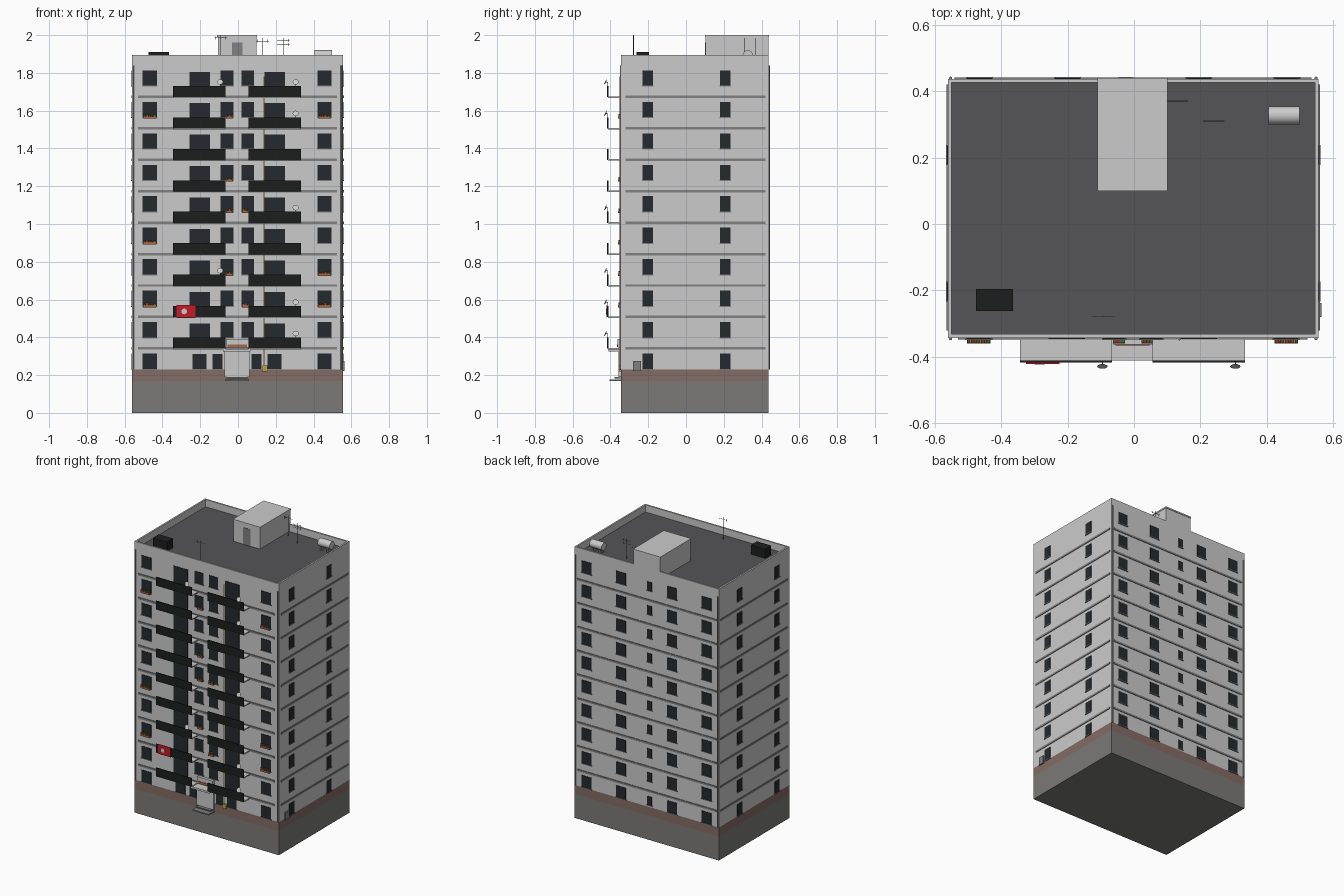
import bpy, bmesh, math, random
from mathutils import Matrix, Vector

if "Cube" in bpy.data.objects:
    bpy.data.objects.remove(bpy.data.objects["Cube"])

random.seed(4)
X0, X1, Y0, Y1 = -0.56, 0.556, -0.343, 0.437
STEP = 0.1665
FLOORS = range(9)


def slab(k):
    return 0.342 + STEP * k


def mat(name, r, g, b):
    m = bpy.data.materials.new(name)
    m.diffuse_color = (r, g, b, 1)
    m.use_nodes = True
    m.node_tree.nodes["Principled BSDF"].inputs["Base Color"].default_value = m.diffuse_color
    return m


dark = mat("dark_glass", 0.018, 0.023, 0.028)
black = mat("black_panel", 0.012, 0.013, 0.013)
roofing = mat("roofing", 0.09, 0.09, 0.095)
stone = mat("plinth_grey", 0.2, 0.195, 0.19)
brown = mat("brown_brick", 0.23, 0.15, 0.13)
trim = mat("trim_grey", 0.22, 0.22, 0.22)
red = mat("red_cloth", 0.55, 0.01, 0.02)
white = mat("white", 0.8, 0.8, 0.8)
yellow = mat("yellow_pipe", 0.5, 0.38, 0.04)
orange = mat("terracotta", 0.4, 0.13, 0.06)
green = mat("leaf_green", 0.05, 0.14, 0.03)
metal = mat("thin_metal", 0.12, 0.12, 0.12)


def finish(name, bm, m=None):
    me = bpy.data.meshes.new(name)
    bm.to_mesh(me)
    bm.free()
    ob = bpy.data.objects.new(name, me)
    bpy.context.collection.objects.link(ob)
    if m:
        me.materials.append(m)
    return ob


# each box is (x0, x1, y0, y1, z0, z1)
def boxes(name, items, m=None):
    bm = bmesh.new()
    for a, b, c, d, e, f in items:
        M = Matrix.Translation(((a + b) / 2, (c + d) / 2, (e + f) / 2)) @ Matrix.Diagonal((b - a, d - c, f - e, 1))
        bmesh.ops.create_cube(bm, size=1, matrix=M)
    return finish(name, bm, m)


# each rod is (start, end, radius)
def rods(name, items, m=None, sides=8):
    bm = bmesh.new()
    for p, q, r in items:
        p, q = Vector(p), Vector(q)
        M = Matrix.Translation((p + q) / 2) @ (q - p).to_track_quat('Z', 'Y').to_matrix().to_4x4()
        bmesh.ops.create_cone(bm, cap_ends=True, segments=sides, radius1=r, radius2=r, depth=(q - p).length, matrix=M)
    return finish(name, bm, m)


# main block, with the roof sunk inside a parapet
bm = bmesh.new()
bmesh.ops.create_cube(bm, size=1, matrix=Matrix.Translation(((X0 + X1) / 2, (Y0 + Y1) / 2, 1.0625))
                      @ Matrix.Diagonal((X1 - X0, Y1 - Y0, 1.665, 1)))
top = max(bm.faces, key=lambda f: f.calc_center_median().z)
bmesh.ops.inset_region(bm, faces=[top], thickness=0.016)
well = bmesh.ops.extrude_discrete_faces(bm, faces=[top])["faces"][0]
bmesh.ops.translate(bm, verts=well.verts, vec=(0, 0, -0.05))
well.material_index = 1
body = finish("main_block", bm)
body.data.materials.append(None)
body.data.materials.append(roofing)

# plinth and brick band
boxes("plinth", [(X0, X1, Y0, Y1, 0, 0.168)], stone)
boxes("brick_band", [(X0, X1, Y0, Y1, 0.168, 0.23)], brown)

# floor bands on all sides
bands = []
for k in FLOORS:
    z0, z1 = slab(k) - 0.007, slab(k) + 0.006
    bands += [(-0.53, 0.523, Y0 - 0.005, Y0 + 0.01, z0, z1), (-0.54, 0.535, Y1 - 0.01, Y1 + 0.004, z0, z1),
              (X0 - 0.004, X0 + 0.01, -0.32, 0.42, z0, z1), (X1 - 0.01, X1 + 0.004, -0.32, 0.42, z0, z1)]
boxes("floor_bands", bands, trim)

# windows and sills
panes, sills = [], []
P = 0.003


def window(side, c, w, z0, z1):
    a, b = c - w / 2, c + w / 2
    for lst, p, e, lo, hi in ((panes, P, 0, z0, z1), (sills, 0.006, 0.003, z0 - 0.005, z0)):
        u, v = a - e, b + e
        lst.append({"front": (u, v, Y0 - p, Y0 + 0.01, lo, hi), "back": (u, v, Y1 - 0.01, Y1 + p, lo, hi),
                    "left": (X0 - p, X0 + 0.01, u, v, lo, hi), "right": (X1 - 0.01, X1 + p, u, v, lo, hi)}[side])


for k in range(-1, 9):
    z0, z1 = slab(k) + 0.058, slab(k) + 0.139
    for side in ("left", "right"):
        for y in (-0.203, 0.208):
            window(side, y, 0.054, z0, z1)
    for x in (-0.465, -0.2, 0.195, 0.46):
        window("back", x, 0.075, z0, z1)
    window("back", -0.025, 0.036, z0 + 0.01, z1 - 0.01)
    for x in (-0.467, 0.458):
        window("front", x, 0.075, z0, z1)
    if k >= 0:
        for x in (-0.059, 0.052):
            window("front", x, 0.068, z0, z1)
for x, w in ((-0.203, 0.074), (-0.108, 0.052), (0.098, 0.055), (0.193, 0.074)):
    window("front", x, w, 0.232, 0.313)
boxes("windows", panes, dark)
boxes("window_sills", sills, trim)

# balconies with doors behind
floors, rails, doors = [], [], []
for k in FLOORS:
    z = slab(k)
    for a, b, c in ((-0.343, -0.066, -0.202), (0.056, 0.334, 0.195)):
        floors.append((a, b, -0.412, Y0 + 0.01, z - 0.006, z + 0.002))
        rails.append((a, b, -0.417, -0.411, z - 0.002, z + 0.057))
        doors.append((c - 0.055, c + 0.055, Y0 - P, Y0 + 0.01, z + 0.002, z + 0.132))
boxes("balcony_floors", floors)
boxes("balcony_panels", rails, black)
boxes("balcony_doors", doors, dark)

# entrance: doorway surround, canopy, board and steps
boxes("entrance_surround", [(-0.072, 0.06, Y0 - 0.014, Y0 + 0.01, 0.19, 0.328)])
boxes("entrance_canopy", [(-0.08, 0.066, -0.411, Y0 + 0.01, 0.325, 0.338)])
boxes("entrance_board", [(-0.063, 0.057, -0.362, Y0, 0.345, 0.392)])
boxes("entrance_board_stripe", [(-0.055, 0.047, -0.365, -0.36, 0.348, 0.363)], orange)
boxes("entrance_steps", [(-0.068, 0.057, -0.405, Y0, 0.168, 0.176), (-0.06, 0.05, -0.378, Y0, 0.182, 0.19)], trim)

# planters under some windows
troughs, leaves, flowers = [], [], []
spots = [(-0.467, 0.07, (7, 3, 1)), (0.458, 0.07, (7, 2, 1)), (-0.045, 0.036, (7, 5, 4, 2)), (0.04, 0.036, (4, 1))]
for x, w, ks in spots:
    for k in ks:
        z = slab(k) + 0.05
        troughs.append((x - w / 2, x + w / 2, -0.36, Y0, z, z + 0.012))
        n = int(w / 0.009)
        for i in range(n):
            cx = x - w / 2 + (i + 0.5) * w / n
            h = random.uniform(0.008, 0.014)
            (flowers if i % 3 == 1 else leaves).append((cx - 0.004, cx + 0.004, -0.358, -0.347, z + 0.012, z + 0.012 + h))
boxes("planter_troughs", troughs, orange)
boxes("planter_leaves", leaves, green)
boxes("planter_flowers", flowers, red)

# red cloth with a plain disc
boxes("hanging_cloth", [(-0.325, -0.225, -0.421, -0.417, 0.504, 0.571)], red)
rods("cloth_disc", [((-0.285, -0.423, 0.537), (-0.285, -0.42, 0.537), 0.015)], white, 16)

# satellite dishes on the balcony panels
bm = bmesh.new()
arms = []
for x, ks in ((-0.095, (8, 2)), (0.305, (8, 7, 4, 1, 0))):
    for k in ks:
        z = slab(k) + 0.077
        M = Matrix.Translation((x, -0.426, z)) @ Matrix.Rotation(math.radians(65), 4, 'X')
        bmesh.ops.create_cone(bm, cap_ends=True, segments=12, radius1=0.006, radius2=0.016, depth=0.006, matrix=M)
        arms += [((x, -0.414, z - 0.025), (x, -0.414, z), 0.0015), ((x, -0.414, z), (x, -0.426, z), 0.0015)]
finish("satellite_dishes", bm)
rods("dish_arms", arms, metal, 6)

# gas pipe with its box, drainpipes, wall unit
rods("gas_pipe", [((0.137, -0.348, 0.24), (0.137, -0.348, 1.78), 0.003)], yellow, 6)
boxes("gas_box", [(0.13, 0.157, -0.356, Y0, 0.22, 0.25)], yellow)
rods("drainpipes", [((x, y, 0.23), (x, y, 1.84), 0.005) for x in (X0 + 0.008, X1 - 0.008) for y in (Y0 - 0.002, Y1 + 0.002)], trim)
boxes("wall_unit", [(X1, 0.565, -0.28, -0.238, 0.222, 0.276)], trim)

# rooftop: stair house, vent box, tank and aerials
boxes("stair_house", [(-0.107, 0.098, 0.104, Y1, 1.84, 1.99)])
boxes("stair_house_roof", [(-0.11, 0.101, 0.1, 0.44, 1.99, 2.0)])
boxes("stair_house_door", [(-0.033, 0.025, 0.101, 0.11, 1.845, 1.962)], trim)
boxes("vent_box", [(-0.475, -0.364, -0.262, -0.196, 1.845, 1.91)], black)
tank = rods("water_tank", [((0.405, 0.327, 1.893), (0.498, 0.327, 1.893), 0.027)], None, 24)
boxes("tank_feet", [(x, x + 0.012, 0.307, 0.347, 1.84, 1.875) for x in (0.42, 0.47)], trim)
aerials = []
for x, y, top_z, bars in ((0.13, 0.37, 1.985, (1.968,)), (0.24, 0.31, 1.985, (1.972, 1.95)), (-0.092, -0.278, 2.0, (1.985,))):
    aerials.append(((x, y, 1.84), (x, y, top_z), 0.0016))
    for z in bars:
        aerials.append(((x - 0.033, y, z), (x + 0.033, y, z), 0.0012))
        aerials += [((x + d, y, z - 0.008), (x + d, y, z + 0.008), 0.001) for d in (-0.028, 0.0, 0.028)]
rods("aerials", aerials, metal, 6)

bpy.ops.object.select_all(action='DESELECT')
tank.select_set(True)
bpy.context.view_layer.objects.active = tank
bpy.ops.object.shade_smooth_by_angle(angle=math.radians(35))
